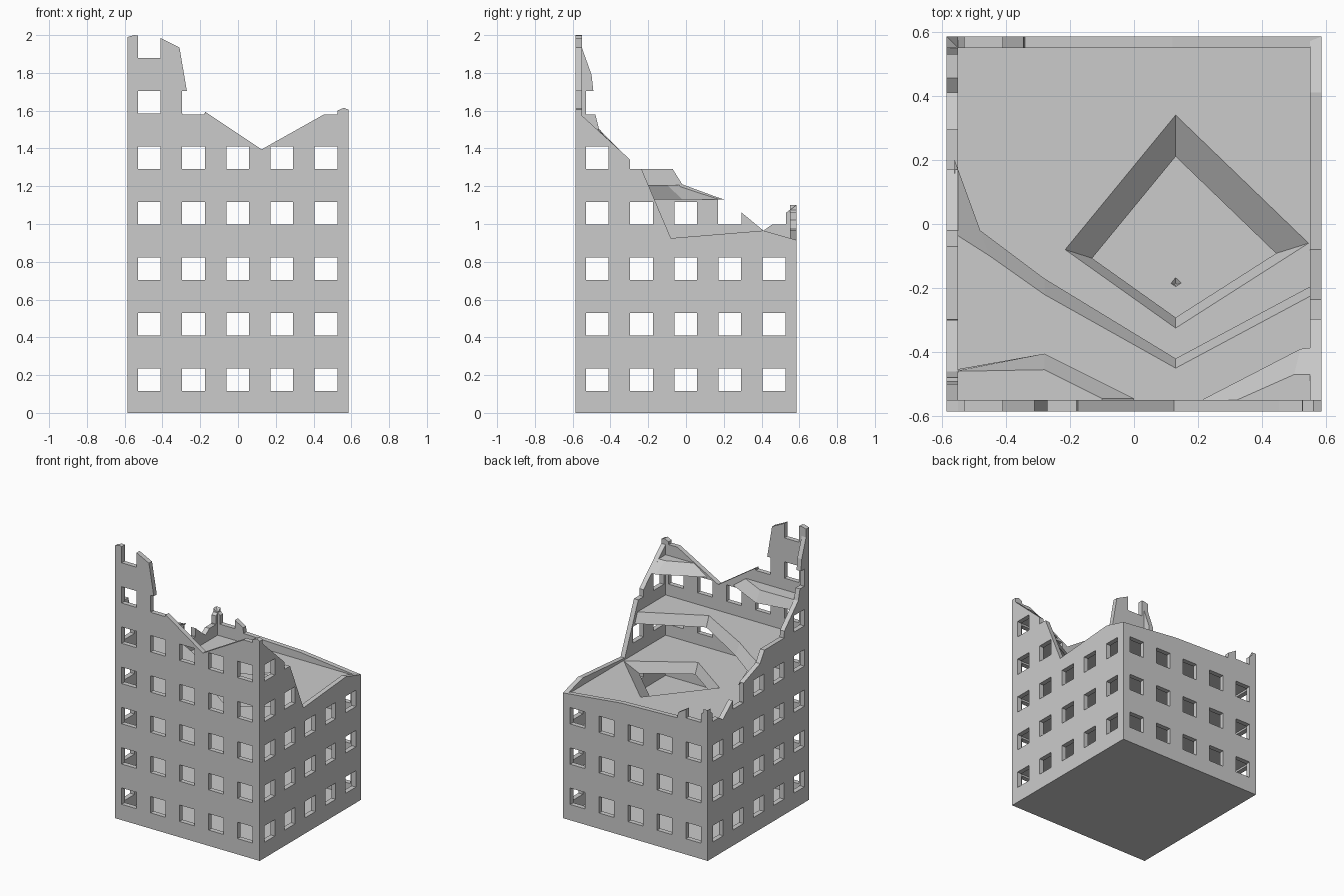
import bpy, bmesh, math
from mathutils import Vector

cube = bpy.data.objects.get("Cube")
if cube:
    bpy.data.objects.remove(cube, do_unlink=True)

HALF, INNER = 0.585, 0.55          # outer and inner wall planes
STOREY, SLAB = 0.294, 0.075
WINDOWS = [-0.47 + 0.234 * i for i in range(5)]

concrete = bpy.data.materials.new("grey concrete")
concrete.use_nodes = True
grey = (0.6, 0.6, 0.6, 1)
concrete.diffuse_color = grey
concrete.node_tree.nodes["Principled BSDF"].inputs["Base Color"].default_value = grey


def loft(name, lower, upper):
    """Closed solid between two matching rings of points."""
    bm = bmesh.new()
    a = [bm.verts.new(p) for p in lower]
    b = [bm.verts.new(p) for p in upper]
    bm.faces.new(a)
    bm.faces.new(b)
    for i in range(len(a)):
        j = (i + 1) % len(a)
        bm.faces.new((a[i], a[j], b[j], b[i]))
    bmesh.ops.recalc_face_normals(bm, faces=bm.faces)
    mesh = bpy.data.meshes.new(name)
    bm.to_mesh(mesh)
    bm.free()
    mesh.materials.append(concrete)
    obj = bpy.data.objects.new(name, mesh)
    bpy.context.collection.objects.link(obj)
    return obj


def boolean(obj, other, operation, keep=False):
    mod = obj.modifiers.new("bool", 'BOOLEAN')
    mod.operation, mod.solver, mod.object = operation, 'EXACT', other
    bpy.context.view_layer.objects.active = obj
    bpy.ops.object.modifier_apply(modifier=mod.name)
    if not keep:
        bpy.data.objects.remove(other, do_unlink=True)


def wall(name, skyline, side, along_x):
    """Wall under a broken skyline, pierced by a grid of windows."""
    outline = [(-HALF, 0)] + skyline + [(HALF, 0)]

    def ring(points, depth):
        return [(u, side * depth, z) if along_x else (side * depth, u, z) for u, z in points]

    obj = loft(name, ring(outline, INNER), ring(outline, HALF))
    bm = bmesh.new()
    for u in WINDOWS:
        for row in range(7):
            spot = Vector(ring([(u, 0.175 + STOREY * row)], HALF)[0])
            made = bmesh.ops.create_cube(bm, size=0.12)
            for v in made["verts"]:
                v.co += spot
    mesh = bpy.data.meshes.new("window_cutter")
    bm.to_mesh(mesh)
    bm.free()
    cutter = bpy.data.objects.new("window_cutter", mesh)
    cutter.hide_render = True
    bpy.context.collection.objects.link(cutter)
    boolean(obj, cutter, 'DIFFERENCE')
    return obj


# Four walls with broken tops, merged into one shell
shell = wall("ruined_walls", [
    (-0.585, 1.99), (-0.55, 2.0), (-0.41, 1.985), (-0.31, 1.935), (-0.27, 1.70),
    (-0.295, 1.70), (-0.295, 1.58), (-0.18, 1.58), (-0.175, 1.595), (0.125, 1.395),
    (0.455, 1.58), (0.525, 1.58), (0.525, 1.60), (0.56, 1.615), (0.585, 1.605)], -1, True)
back = wall("back_wall", [
    (-0.585, 1.10), (-0.53, 1.06), (-0.41, 1.06), (-0.345, 1.02), (-0.34, 0.98),
    (0.12, 0.965), (0.585, 0.915)], 1, True)
right = wall("right_side_wall", [
    (-0.585, 1.605), (-0.295, 1.34), (-0.295, 1.29), (-0.235, 1.29),
    (-0.08, 0.925), (0.41, 0.965), (0.585, 0.915)], 1, False)
left = wall("left_side_wall", [
    (-0.585, 1.99), (-0.55, 1.93), (-0.5, 1.79), (-0.49, 1.70), (-0.53, 1.70),
    (-0.53, 1.58), (-0.48, 1.58), (-0.46, 1.5), (-0.30, 1.34), (-0.295, 1.29),
    (-0.07, 1.29), (-0.02, 1.21), (0.17, 1.14), (0.17, 1.0), (0.295, 1.0),
    (0.295, 1.06), (0.41, 0.965), (0.46, 1.0), (0.53, 1.0), (0.53, 1.06),
    (0.585, 1.10)], -1, False)
for part in (back, right, left):
    boolean(shell, part, 'UNION')
bm = bmesh.new()
bm.from_mesh(shell.data)
bmesh.ops.dissolve_limit(bm, angle_limit=math.radians(1), verts=bm.verts, edges=bm.edges)
bm.to_mesh(shell.data)
bm.free()


def floor(name, level, lower, upper=None):
    top = 0.03 + STOREY * level
    bottom = max(0, top - SLAB)
    return loft(name, [(x, y, bottom) for x, y in lower], [(x, y, top) for x, y in upper or lower])


# Whole floors
E = 0.56
square = [(-E, -E), (E, -E), (E, E), (-E, E)]
floors = [floor("ground_floor" if n == 0 else f"floor_{n}", n, square) for n in range(4)]

# Tapered crater through the highest whole floor, just touching the one below
apex = Vector((0.13, -0.19, 0.605))
rim = [Vector((x, y, 0.912)) for x, y in
       [(0.13, 0.34), (0.545, -0.06), (0.13, -0.325), (-0.215, -0.08)]]
crater = loft("crater_cutter", [apex + (p - apex) * 0.01 for p in rim],
              [apex + (p - apex) * 1.13 for p in rim])
crater.hide_render = True
boolean(floors[2], crater, 'DIFFERENCE', keep=True)
boolean(floors[3], crater, 'DIFFERENCE')

# Broken floors with sloping torn edges
floor("broken_floor_4", 4,
      [(-E, -E), (E, -E), (E, -0.19), (0.13, -0.42), (-0.28, -0.17), (-0.48, -0.02), (-E, 0.2)],
      [(-E, -E), (E, -E), (E, -0.22), (0.13, -0.45), (-0.28, -0.22), (-0.45, -0.1), (-E, -0.03)])
floor("broken_floor_5_right", 5,
      [(-E, -E), (0, -E), (0, -0.545), (-0.28, -0.405), (-E, -0.455)],
      [(-E, -E), (-0.1, -E), (-0.1, -0.545), (-0.28, -0.455), (-E, -0.46)])
floor("broken_floor_5_left", 5,
      [(0.2, -E), (0.22, -0.545), (0.52, -0.39), (E, -0.385), (E, -E)],
      [(0.32, -E), (0.32, -0.55), (0.5, -0.47), (E, -0.47), (E, -E)])
